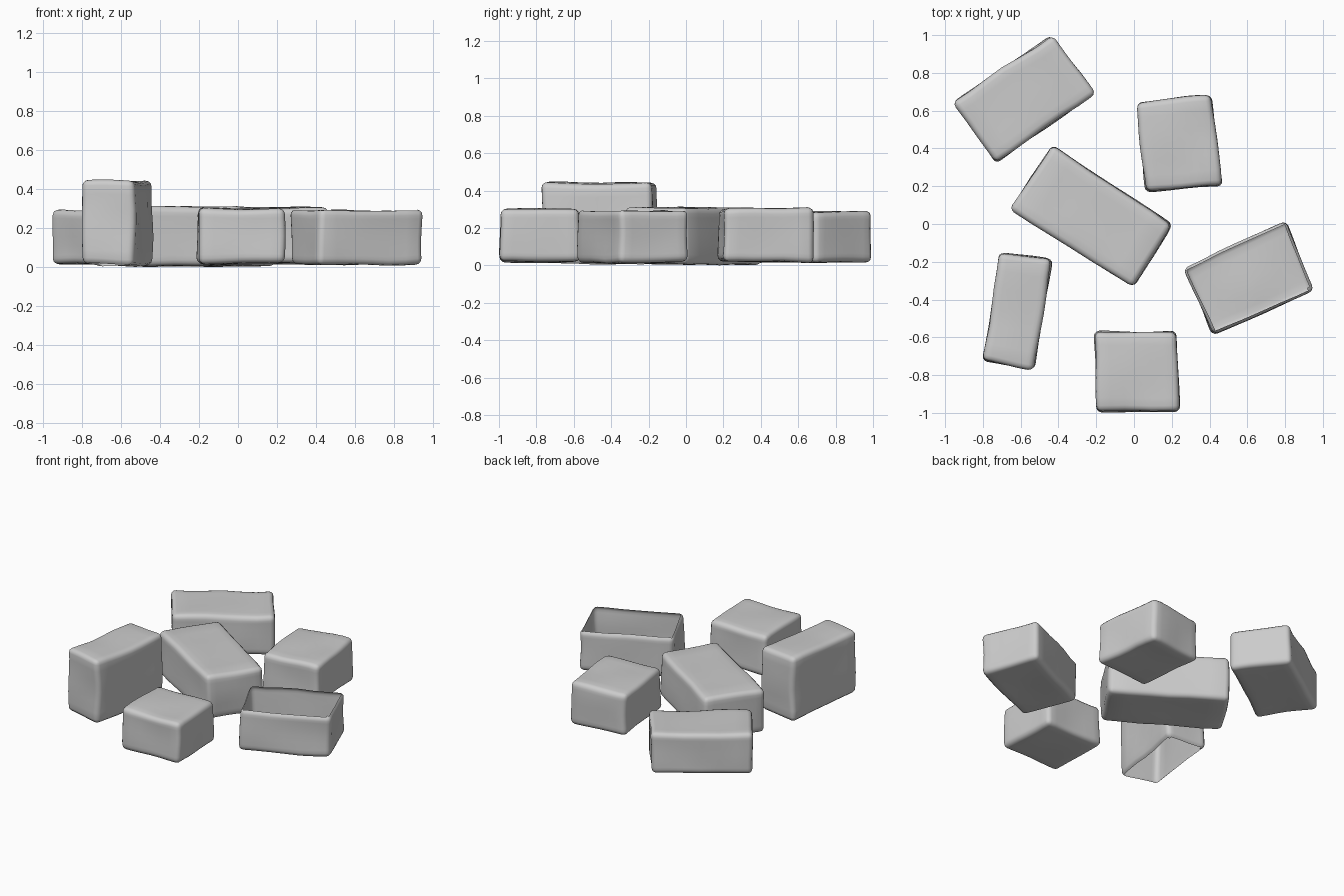
import bpy, bmesh, math
from mathutils import Vector, noise

if "Cube" in bpy.data.objects:
    bpy.data.objects.remove(bpy.data.objects["Cube"])


def stone(name, corners, z0, z1, open_side=0, seed=0):
    """Worn block from four plan corners; open_side: 1 = no top, -1 = no underside."""
    bm = bmesh.new()
    low = [bm.verts.new((x, y, z0)) for x, y in corners]
    high = [bm.verts.new((x, y, z1)) for x, y in corners]
    bm.faces.new(low[::-1])
    bm.faces.new(high)
    for i in range(4):
        j = (i + 1) % 4
        bm.faces.new((low[i], low[j], high[j], high[i]))
    bmesh.ops.recalc_face_normals(bm, faces=bm.faces[:])
    bmesh.ops.subdivide_edges(bm, edges=bm.edges[:], cuts=5, use_grid_fill=True)
    # gentle hand-cut unevenness
    for v in bm.verts:
        n = noise.noise_vector(v.co * 4 + Vector((seed * 7.3, seed * 3.1, 0)))
        v.co += n * 0.013
    bm.normal_update()
    # rounded arrises
    sharp = [e for e in bm.edges if e.calc_face_angle(0) > math.radians(45)]
    bmesh.ops.bevel(bm, geom=sharp, offset=0.03, segments=3, profile=0.5,
                    affect='EDGES', clamp_overlap=True)
    bm.normal_update()
    if open_side:
        mid = (z0 + z1) / 2
        gone = [f for f in bm.faces if f.normal.z * open_side > 0.93
                and (f.calc_center_median().z - mid) * open_side > 0]
        bmesh.ops.delete(bm, geom=gone, context='FACES')
    for f in bm.faces:
        f.smooth = True
    me = bpy.data.meshes.new(name)
    bm.to_mesh(me)
    bm.free()
    ob = bpy.data.objects.new(name, me)
    bpy.context.collection.objects.link(ob)
    return ob


# scattered stone blocks, corners counter-clockwise in plan
stone("back_left_block", [(-.43, 1.0), (-.96, .65), (-.735, .32), (-.205, .69)], .015, .29, seed=1)
stone("back_right_block", [(.01, .645), (.06, .17), (.465, .205), (.41, .68)], .015, .305, seed=2)
stone("centre_block", [(-.435, .415), (-.655, .075), (-.005, -.335), (.2, -.005)], .005, .31, seed=3)
stone("right_open_block", [(.26, -.235), (.42, -.59), (.955, -.355), (.80, .02)], .015, .295, open_side=1, seed=4)
stone("left_tall_block", [(-.71, -.15), (-.80, -.725), (-.53, -.77), (-.435, -.19)], .01, .44, open_side=-1, seed=5)
stone("front_block", [(-.21, -.57), (-.20, -.995), (.24, -.99), (.225, -.57)], .02, .30, seed=6)
